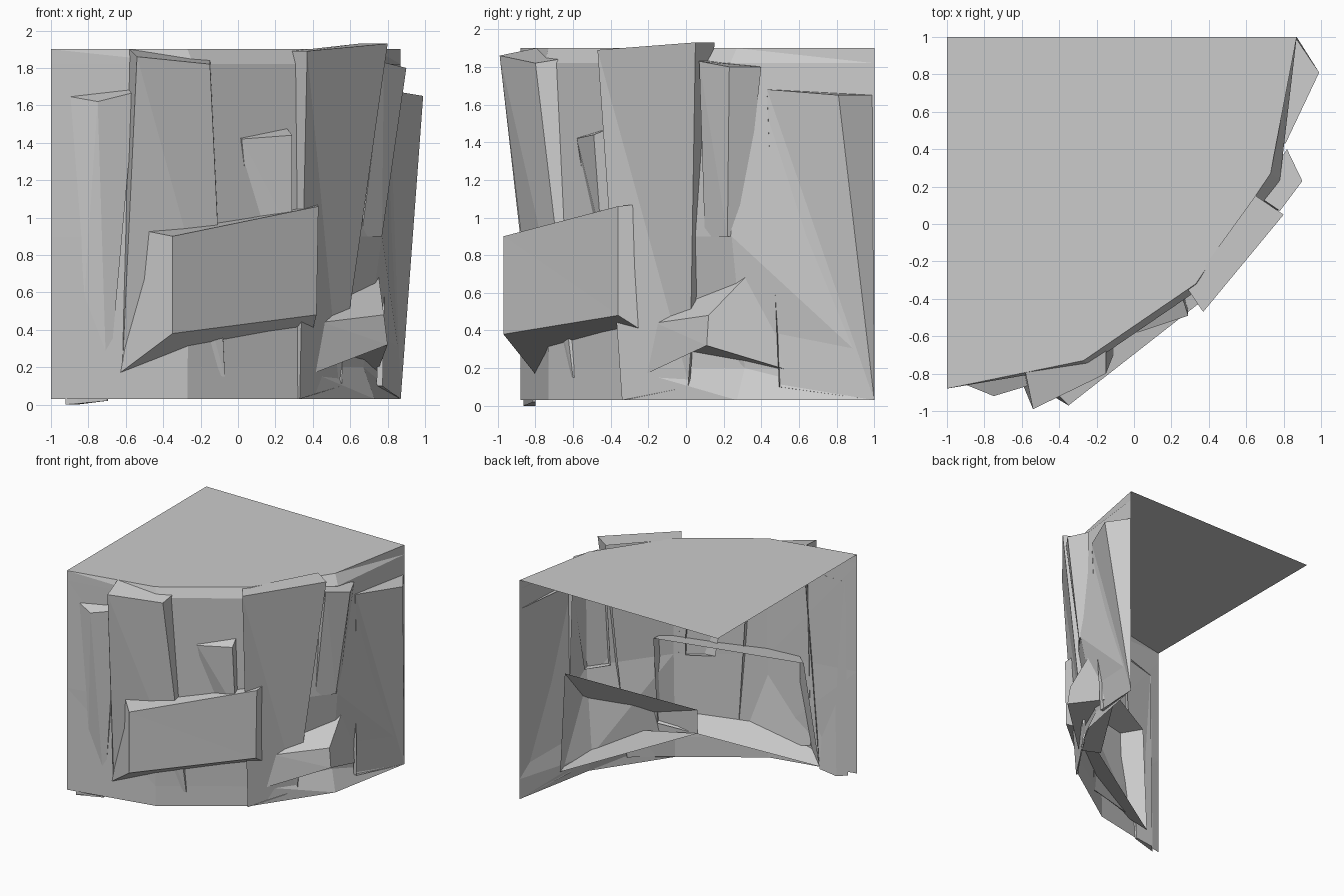
import bpy
from mathutils import Vector
from mathutils.geometry import intersect_point_line

old = bpy.data.objects.get("Cube")
if old:
    bpy.data.objects.remove(old, do_unlink=True)

STONE = (0.6, 0.6, 0.6, 1)
stone = bpy.data.materials.new("grey stone")
stone.use_nodes = True
stone.diffuse_color = STONE
stone.node_tree.nodes["Principled BSDF"].inputs["Base Color"].default_value = STONE

# Plan of the cliff edge, from the left end to the right end
plan = [Vector(p) for p in [(-1, -.88), (-.27, -.73), (.33, -.32), (.73, .27), (.87, 1)]]
columns = len(plan)
rim_height = 1.9


def build(name, points, faces):
    mesh = bpy.data.meshes.new(name)
    mesh.from_pydata(points, [], faces)
    mesh.materials.append(stone)
    obj = bpy.data.objects.new(name, mesh)
    bpy.context.collection.objects.link(obj)


def wall_row(height, front_bulge, right_bulge):
    """One level of the wall; the inner columns bulge out of the plan, the ends stay put."""
    bulges = [0, front_bulge, front_bulge, right_bulge, 0]
    return [(point + bulge * Vector((1, -.7))).to_3d() + Vector((0, 0, height))
            for point, bulge in zip(plan, bulges)]


def nearest_on_plan(point):
    """Gap to the cliff edge, the closest place on it and its direction there."""
    found = []
    for start, end in zip(plan, plan[1:]):
        spot, along = intersect_point_line(point, start, end)
        spot = start.lerp(end, min(max(along, 0), 1))
        found.append(((point - spot).length, spot, (end - start).normalized()))
    return min(found, key=lambda entry: entry[0])


def open_box(name, front, back):
    """Rock with an open back; corners run top left, top right, bottom right, bottom left."""
    sides = [(i, i + 4, (i + 1) % 4 + 4, (i + 1) % 4) for i in range(4)]
    build(name, front + back, [(0, 1, 2), (0, 2, 3)] + sides)


def slab(name, *corners, left=0, right=0, rise=.2):
    """Rock whose sides run back to the wall, spreading and rising in step with the gap."""
    front = [Vector(c) for c in corners]
    back = []
    for corner, spread, slope in zip(front, [-left, right, right, -left], [rise, rise, 0, 0]):
        gap, spot, direction = nearest_on_plan(corner.to_2d())
        level = Vector((0, 0, corner.z + slope * gap))
        back.append((spot + direction * spread * gap).to_3d() + level)
    open_box(name, front, back)


# Faceted wall, with a hollow at the right foot and a bevelled rim
levels = [(.03, 0, 0), (.2, 0, -.06), (.9, .02, .04), (1.82, .03, .05), (rim_height, 0, 0)]
rows = [wall_row(*level) for level in levels]
faces = []
for r in range(len(rows) - 1):
    for c in range(columns - 1):
        a = r * columns + c
        b = a + columns
        faces += [(a, a + 1, b), (a + 1, b + 1, b)]
build("cliff_wall", sum(rows, []), faces)

# Flat ground on top of the cliff
build("cliff_top", rows[-1] + [Vector((-1, 1, rim_height))], [range(columns + 1)])

# Tall rocks leaning out of the wall
slab("left_shard", (-.75, -.92, 1.62), (-.55, -.86, 1.67),
     (-.7, -.8, .02), (-.86, -.8, 0), left=1.5, rise=.3)
slab("left_pillar", (-.54, -.99, 1.86), (-.15, -.8, 1.82),
     (-.07, -.6, .15), (-.62, -.79, .2), right=.7)
slab("centre_pillar", (.37, -.47, 1.89), (.8, .05, 1.93),
     (.54, .02, .1), (.33, -.34, .03), rise=0)
slab("right_shard", (.78, .07, 1.83), (.9, .23, 1.8),
     (.77, .22, .9), (.66, .1, .9), right=.9, rise=0)
slab("far_right_shard", (.81, .43, 1.68), (.99, .81, 1.65),
     (.87, 1, .03), (.74, .5, .1), right=1, rise=0)
slab("small_chip", (.02, -.58, 1.42), (.29, -.49, 1.44),
     (.29, -.45, .9), (.06, -.48, .9), right=.3, rise=.4)

# Short blocks jutting from the face, with deep roots behind the wall
open_box("large_ledge",
         [(-.35, -.97, .9), (.43, -.36, 1.06), (.42, -.36, .48), (-.35, -.97, .38)],
         [(-.65, -.66, .96), (.42, -.16, 1.08), (.39, -.17, .36), (-.75, -.73, .08)])
open_box("low_block",
         [(.45, -.16, .44), (.78, .12, .48), (.8, .11, .32), (.41, -.21, .17)],
         [(.1, -.3, .5), (.71, .62, 1), (.74, .64, .16), (.1, -.3, .3)])
